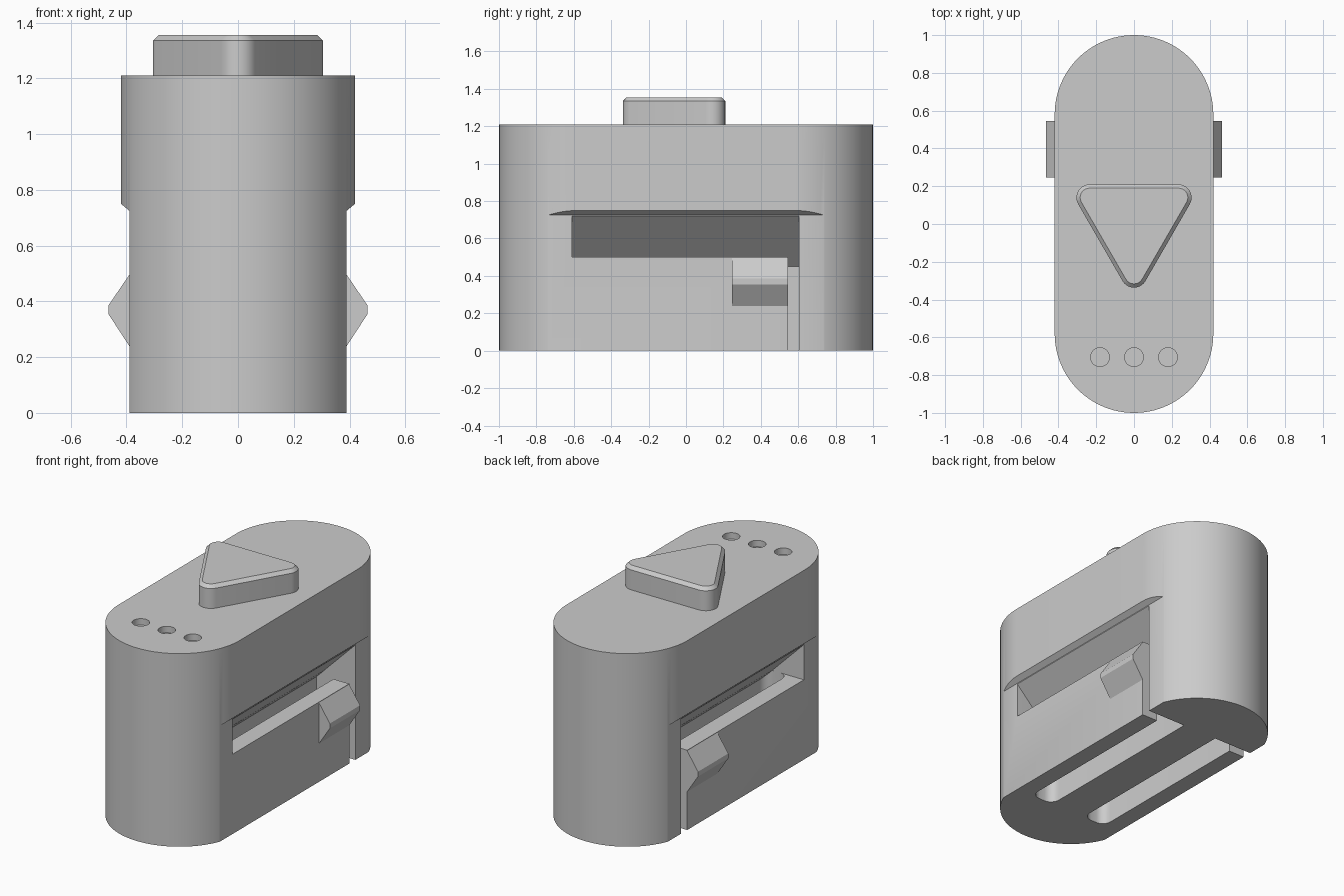
import bpy, bmesh
from math import sin, cos, pi, radians

old = bpy.data.objects.get("Cube")
if old:
    bpy.data.objects.remove(old)

grey = bpy.data.materials.new("plain grey")
grey.use_nodes = True
grey.diffuse_color = (0.6, 0.6, 0.6, 1)
grey.node_tree.nodes["Principled BSDF"].inputs["Base Color"].default_value = (0.6, 0.6, 0.6, 1)


def loft(name, rings, round_front=0):
    """Closed solid through matching rings of points; optionally rounds the upright front edges."""
    bm = bmesh.new()
    loops = [[bm.verts.new(p) for p in ring] for ring in rings]
    n = len(loops[0])
    for a, b in zip(loops, loops[1:]):
        for i in range(n):
            j = (i + 1) % n
            bm.faces.new((a[i], a[j], b[j], b[i]))
    bm.faces.new(loops[0])
    bm.faces.new(loops[-1])
    if round_front:
        front = min(v.co.y for v in bm.verts) + 0.001
        edges = [e for e in bm.edges
                 if all(v.co.y < front for v in e.verts)
                 and abs(e.verts[0].co.x - e.verts[1].co.x) < 0.001]
        bmesh.ops.bevel(bm, geom=edges, offset=round_front, segments=6,
                        profile=0.5, affect='EDGES')
    bmesh.ops.recalc_face_normals(bm, faces=bm.faces)
    mesh = bpy.data.meshes.new(name)
    bm.to_mesh(mesh)
    bm.free()
    mesh.materials.append(grey)
    ob = bpy.data.objects.new(name, mesh)
    bpy.context.collection.objects.link(ob)
    return ob


def along_z(name, outline, z0, z1):
    return loft(name, [[(x, y, z) for x, y in outline] for z in (z0, z1)])


def along_y(name, profile, y0, y1, side=1, round_front=0):
    return loft(name, [[(side * x, y, z) for x, z in profile] for y in (y0, y1)], round_front)


def arc(cx, cy, r, start, sweep, steps):
    return [(cx + r * cos(radians(start + sweep * i / steps)),
             cy + r * sin(radians(start + sweep * i / steps))) for i in range(steps + 1)]


def activate(ob):
    bpy.ops.object.select_all(action='DESELECT')
    ob.select_set(True)
    bpy.context.view_layer.objects.active = ob


def cut(target, cutter):
    mod = target.modifiers.new("cut", 'BOOLEAN')
    mod.operation = 'DIFFERENCE'
    mod.solver = 'EXACT'
    mod.object = cutter
    cutter.hide_render = True
    activate(target)
    bpy.ops.object.modifier_apply(modifier=mod.name)
    bpy.data.objects.remove(cutter)


# Stadium-shaped body
stadium = arc(0, 0.58, 0.42, 0, 180, 48) + arc(0, -0.58, 0.42, 180, 180, 48)
body = along_z("body", stadium, 0, 1.21)

FRONT, BACK = -0.61, 0.605
step = [(0.39, -0.1), (0.6, -0.1), (0.6, 0.93), (0.42, 0.75), (0.39, 0.725)]
window = [(0.17, 0.5), (0.6, 0.5), (0.6, 0.93)]
slot = [(0.12, -0.1), (0.28, -0.1), (0.28, 0.56), (0.231, 0.56), (0.12, 0.449)]
gap = [(0.2, -0.1), (0.6, -0.1), (0.6, 0.52), (0.2, 0.52)]
catch = [(0.39, 0.24), (0.465, 0.355), (0.465, 0.385), (0.39, 0.495)]

for side, label in ((1, "left"), (-1, "right")):
    # Narrower lower sides, sloped window, slot behind the spring arm, gap at its free end
    cut(body, along_y("step_cutter", step, -1.1, 1.1, side))
    cut(body, along_y("slot_cutter", slot, FRONT, BACK, side, 0.06))
    cut(body, along_y("window_cutter", window, FRONT, BACK, side))
    cut(body, along_y("gap_cutter", gap, 0.545, BACK, side))
    # Wedge catch on the arm
    along_y(label + "_catch", catch, 0.245, 0.545, side)

# Three shallow round dimples on top
for x in (-0.18, 0, 0.18):
    cut(body, along_z("dimple_cutter", arc(x, -0.705, 0.05, 0, 345, 23), 1.17, 1.3))


# Rounded triangular button with a chamfered rim
def button_ring(r, z):
    pts = (arc(0.235, 0.14, r, -30, 120, 10) + arc(-0.235, 0.14, r, 90, 120, 10)
           + arc(0, -0.267, r, 210, 120, 10))
    return [(x, y, z) for x, y in pts]


button = loft("triangle_button", [button_ring(0.07, 1.21), button_ring(0.07, 1.335),
                                  button_ring(0.05, 1.355)])

for ob in (body, button):
    activate(ob)
    bpy.ops.object.shade_smooth_by_angle(angle=pi / 6)
